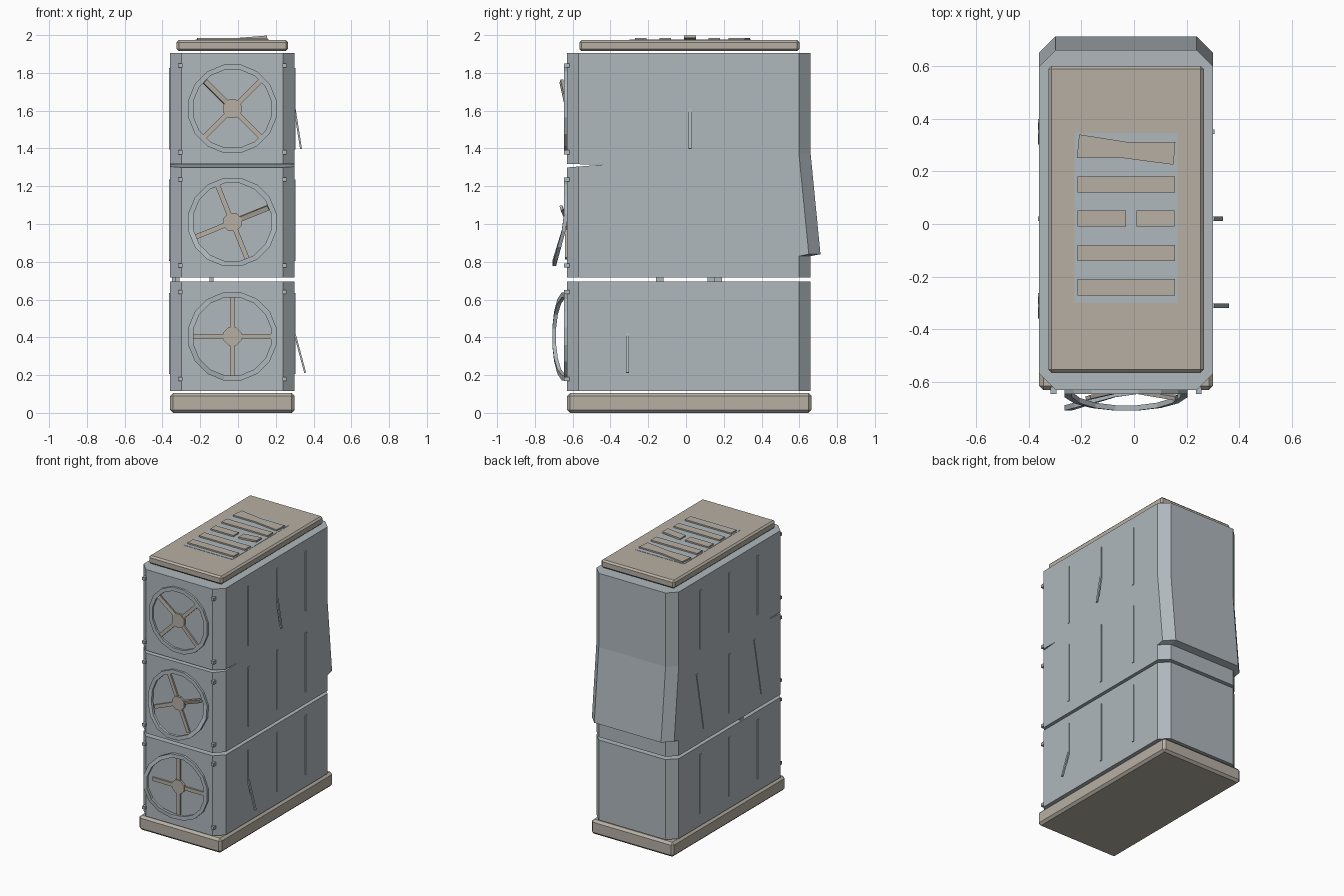
import bpy, bmesh
from math import cos, sin, pi, radians
from mathutils import Vector, Matrix

cube = bpy.data.objects.get("Cube")
if cube:
    bpy.data.objects.remove(cube, do_unlink=True)

CX = -0.03          # centre line of the tower
FRONT = -0.63       # front face of the casing


def material(name, rgb):
    m = bpy.data.materials.new(name)
    m.use_nodes = True
    m.diffuse_color = (*rgb, 1)
    m.node_tree.nodes["Principled BSDF"].inputs["Base Color"].default_value = (*rgb, 1)
    return m


GREY = material("blue grey", (0.43, 0.48, 0.51))
TAN = material("warm tan", (0.47, 0.43, 0.37))


def finish(name, bm, mat):
    bmesh.ops.recalc_face_normals(bm, faces=bm.faces)
    me = bpy.data.meshes.new(name)
    bm.to_mesh(me)
    bm.free()
    me.materials.append(mat)
    ob = bpy.data.objects.new(name, me)
    bpy.context.collection.objects.link(ob)
    return ob


def box(name, lo, hi, mat, bevel=0, move=None):
    """Box between two corners, optionally bevelled and moved by a matrix."""
    lo, hi = Vector(lo), Vector(hi)
    bm = bmesh.new()
    bmesh.ops.create_cube(bm, size=1)
    for v in bm.verts:
        v.co = (lo + hi) / 2 + v.co * (hi - lo)
    if bevel:
        bmesh.ops.bevel(bm, geom=bm.edges[:], offset=bevel, segments=1, affect='EDGES')
    if move:
        bm.transform(move)
    return finish(name, bm, mat)


def loft(name, rings, mat):
    """Closed solid through a stack of equal point rings."""
    bm = bmesh.new()
    rows = [[bm.verts.new(p) for p in r] for r in rings]
    n = len(rows[0])
    for a, b in zip(rows, rows[1:]):
        for i in range(n):
            j = (i + 1) % n
            bm.faces.new((a[i], a[j], b[j], b[i]))
    bm.faces.new(rows[0])
    bm.faces.new(rows[-1])
    return finish(name, bm, mat)


def turn(pivot, angle, axis):
    p = Vector(pivot)
    return Matrix.Translation(p) @ Matrix.Rotation(radians(angle), 4, axis) @ Matrix.Translation(-p)


# Casing: chamfered plan, the back panel bulging out by `out`
def casing_ring(z, out=0):
    half, c, back = 0.33, 0.062, 0.66 + out
    right = [(half - c, FRONT), (half, FRONT + c), (half, back - c), (half - c, back)]
    plan = right + [(-x, y) for x, y in reversed(right)]
    return [(CX + x, y, z) for x, y in plan]


loft("lower_casing", [casing_ring(0.115), casing_ring(0.696)], GREY)
upper = loft("upper_casing", [casing_ring(z, o) for z, o in
             ((0.717, 0), (0.83, 0), (0.84, 0.052), (1.37, 0), (1.905, 0))], GREY)

# Wedge-shaped split across the front of the upper casing
wedge = loft("split_cutter", [[(x, -0.7, 1.294), (x, -0.44, 1.314), (x, -0.7, 1.319)]
                              for x in (-0.6, 0.6)], GREY)
wedge.hide_render = True
wedge.hide_viewport = True
cut = upper.modifiers.new("split", 'BOOLEAN')
cut.operation, cut.solver, cut.object = 'DIFFERENCE', 'EXACT', wedge
bpy.context.view_layer.update()
cut_mesh = bpy.data.meshes.new_from_object(upper.evaluated_get(bpy.context.evaluated_depsgraph_get()))
upper.modifiers.clear()
upper.data = cut_mesh
bpy.data.objects.remove(wedge, do_unlink=True)

# Plinth and lid
box("base", (-0.36, -0.63, 0), (0.3, 0.665, 0.105), TAN, 0.016)
box("lid", (-0.325, -0.565, 1.915), (0.265, 0.6, 1.974), TAN, 0.012)

# Loose pegs in the gap between casings
for x, y in ((-0.34, -0.14), (-0.32, 0.135), (-0.14, 0.17)):
    box("gap_peg", (x - 0.01, y - 0.02, 0.69), (x + 0.01, y + 0.02, 0.722), GREY)

# Top vent: backing plate and five slats, two of them damaged
box("vent_plate", (-0.225, -0.3, 1.97), (0.165, 0.345, 1.976), GREY)
Z0, Z1 = 1.974, 1.986
for y in (-0.24, -0.11, 0.15):
    box("vent_slat", (-0.215, y - 0.031, Z0), (0.155, y + 0.031, Z1), TAN)
box("broken_slat_left", (-0.215, -0.01, Z0), (CX, 0.052, Z1), TAN)
box("broken_slat_right", (0.01, -0.01, Z0), (0.155, 0.052, Z1), TAN,
    move=turn((0.01, 0, Z0), -4.6, 'Y'))
twist = [(-0.217, 0.25), (-0.04, 0.25), (0.15, 0.225), (0.157, 0.312), (CX, 0.312), (-0.208, 0.34)]
loft("twisted_slat", [[(x, y, z) for x, y in twist] for z in (Z0, Z1)], TAN)


# Fans: faceted ring, hub and four spokes; `bend` pushes part of a ring forward
def fan(z, start, bend=None, loose=None):
    sides = 16
    c = Vector((CX, 0, z))
    bm = bmesh.new()
    rows = []
    for i in range(sides):
        a = 2 * pi * (i + 0.5) / sides
        d = Vector((cos(a), 0, sin(a)))
        push = 0.27 * max(0, 0.238 * d.dot(Vector(bend))) if bend else 0
        rows.append([bm.verts.new(c + d * r + Vector((0, y - push, 0))) for r, y in
                     ((0.21, FRONT + 0.005), (0.238, FRONT + 0.005),
                      (0.238, FRONT - 0.015), (0.21, FRONT - 0.015))])
    for i in range(sides):
        a, b = rows[i], rows[(i + 1) % sides]
        for k in range(4):
            m = (k + 1) % 4
            bm.faces.new((a[k], a[m], b[m], b[k]))
    finish("fan_ring", bm, GREY)

    loft("fan_hub", [[(CX + 0.052 * cos(pi * (i + 0.5) / 4), y, z + 0.052 * sin(pi * (i + 0.5) / 4))
                      for i in range(8)] for y in (FRONT + 0.005, FRONT - 0.016)], TAN)
    for k in range(4):
        spin = turn((CX, 0, z), -(start + 90 * k), 'Y')
        if k == loose:
            spin = spin @ turn((CX + 0.04, FRONT, z), -9, 'Z') @ turn((CX, FRONT, z), 14, 'X')
        box("fan_spoke", (CX + 0.035, FRONT - 0.011, z - 0.013),
            (CX + 0.208, FRONT + 0.004, z + 0.013), TAN, move=spin)


fan(1.61, 45, loose=1)
fan(1.01, 22, bend=(0, 0, -1), loose=0)
fan(0.405, 0, bend=(-1, 0, 0))

# Clips at the corners of each fan panel
for z in (1.84, 1.38, 1.235, 0.78, 0.64, 0.18):
    for x in (-0.306, 0.246):
        box("panel_clip", (x - 0.011, FRONT - 0.016, z - 0.011),
            (x + 0.011, FRONT + 0.012, z + 0.011), GREY)

# Side ribs: three per section on both sides, a few bent or skewed
bent = {(1, 1.61, 0.02): 9, (1, 0.42, -0.31): 15}
skewed = {(-1, 1.02, 0.35): -11, (-1, 1.02, -0.31): -11}
for side in (1, -1):
    face = CX + side * 0.33
    for z in (0.42, 1.02, 1.61):
        for y in (-0.31, 0.02, 0.35):
            key = (side, z, y)
            x0, x1 = sorted((face - side * 0.005, face + side * 0.005))
            low = z if key in bent else z - 0.215
            box("side_rib", (x0, y - 0.008, low), (x1, y + 0.008, z + 0.215), GREY,
                move=turn((face, y, z), skewed.get(key, 0), 'X'))
            if key in bent:
                box("bent_rib", (x0, y - 0.008, z - 0.215), (x1, y + 0.008, z), GREY,
                    move=turn((face, y, z), -bent[key], 'Y'))
